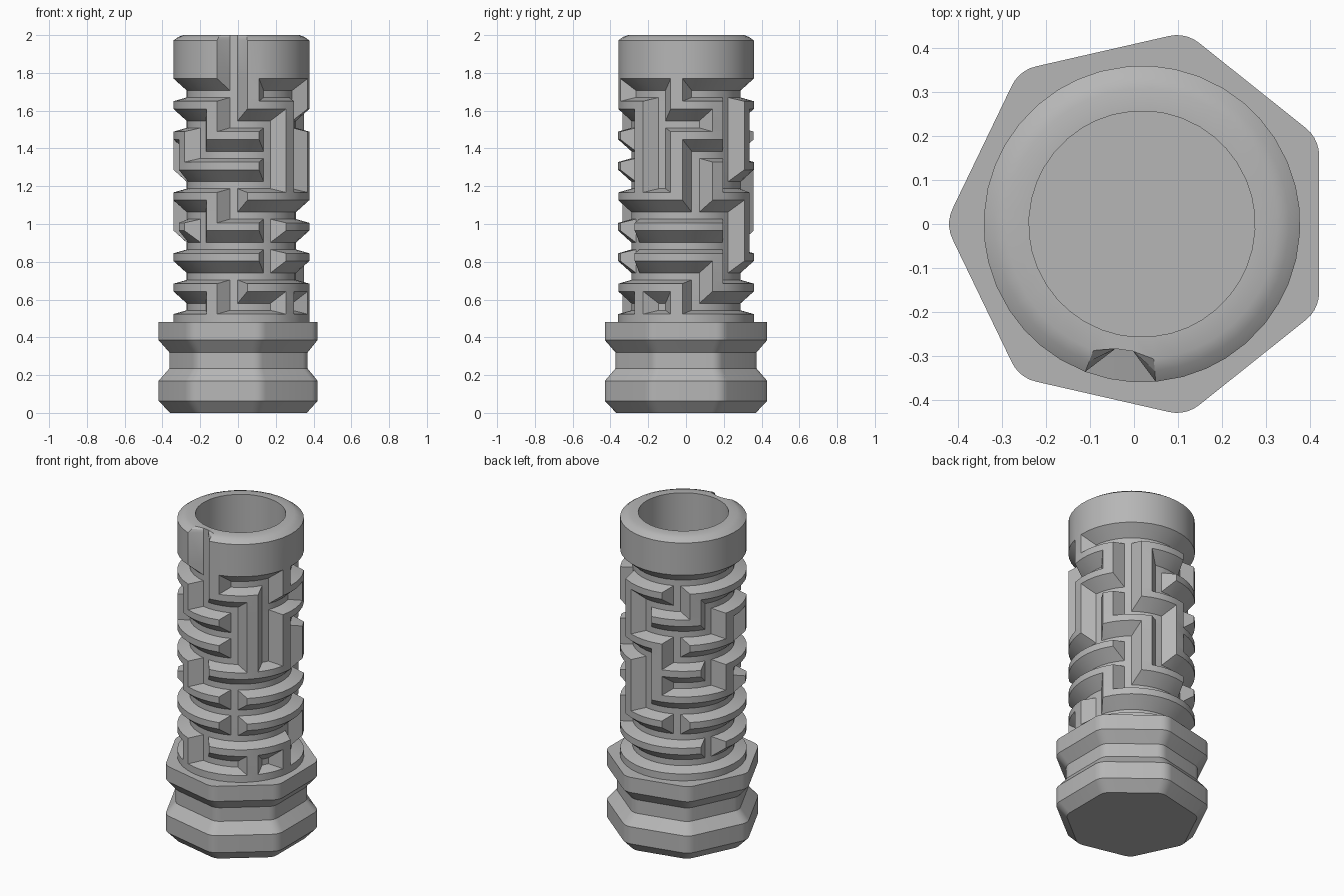
import bpy, bmesh
from math import sin, cos, pi, radians

cube = bpy.data.objects.get("Cube")
if cube:
    bpy.data.objects.remove(cube)

CX = 0.018                       # axis of the whole piece
R, DEEP, BORE = 0.36, 0.29, 0.257
COLS, PITCH, TOP = 10, 0.161, 1.77

grey = bpy.data.materials.new("plain_grey")
grey.use_nodes = True
colour = (0.47, 0.47, 0.47, 1)
grey.diffuse_color = colour
grey.node_tree.nodes["Principled BSDF"].inputs["Base Color"].default_value = colour


def finish(name, bm, angle):
    bmesh.ops.recalc_face_normals(bm, faces=bm.faces)
    mesh = bpy.data.meshes.new(name)
    bm.to_mesh(mesh)
    bm.free()
    ob = bpy.data.objects.new(name, mesh)
    bpy.context.collection.objects.link(ob)
    mesh.materials.append(grey)
    bpy.ops.object.select_all(action='DESELECT')
    ob.select_set(True)
    bpy.context.view_layer.objects.active = ob
    bpy.ops.object.shade_smooth_by_angle(angle=radians(angle))
    return ob


# Maze paths, top row first: "-" joins a cell to the next column,
# "|" joins it to the row below
ACROSS = [".-.-------",
          "-.-..-.--.",
          "-..-.--..-",
          "-...-.----",
          "----..-.-.",
          "----.-----",
          "---.------",
          "-..------."]
DOWN = ["|.|.|.|...",
        ".||.||.|.|",
        ".||||.|.|.",
        "|..|.|.|..",
        ".|..||..||",
        ".|..|.|...",
        "|..|...|..",
        ".........."]


def is_cut(r, k, a, b):
    """Is grid point (a down, b across) of cell (r, k) at groove depth?"""
    mid_a, mid_b = a in (1, 2), b in (1, 2)
    if mid_a and mid_b:
        return True
    if mid_a:
        return ACROSS[r][k if b == 3 else k - 1] == "-"
    if mid_b:
        if a == 3:
            return DOWN[r][k] == "|"
        return k == 0 if r == 0 else DOWN[r - 1][k] == "|"
    return False


# Each ring is a height and one radius per angular step
angles = [radians(-8 + 36 * k + d) for k in range(COLS) for d in (-13, -4, 4, 13)]
N = len(angles)


def plain_ring(z, rad, notch):
    return z, [min(rad, DEEP) if notch and j in (1, 2) else rad for j in range(N)]


rings = [plain_ring(0.12, BORE, False), plain_ring(2.0, BORE, False),
         plain_ring(2.0, 0.308, True), plain_ring(1.99, 0.335, True),
         plain_ring(1.972, R, True)]
first = len(rings)
for r in range(len(ACROSS)):
    for a, drop in enumerate((0, 0.063, 0.1, 0.12)):
        rings.append((TOP - PITCH * r - drop,
                      [DEEP if is_cut(r, j // 4, a, j % 4) else R for j in range(N)]))
last = len(rings)
rings.append(plain_ring(0.475, R, False))

# Hollow maze cylinder with sloped groove sides mitred at every corner
bm = bmesh.new()
grid = [[bm.verts.new((CX + rad * sin(t), -rad * cos(t), z))
         for rad, t in zip(radii, angles)] for z, radii in rings]
bm.faces.new(grid[0])
for i in range(len(grid) - 1):
    for j in range(N):
        n = (j + 1) % N
        p, q, s, t = grid[i][j], grid[i][n], grid[i + 1][n], grid[i + 1][j]
        a, b = (i - first) % 4, j % 4
        if first <= i < last and a in (0, 2) and b in (0, 2):
            if a == b:
                bm.faces.new((p, q, s))
                bm.faces.new((p, s, t))
            else:
                bm.faces.new((p, q, t))
                bm.faces.new((q, s, t))
        else:
            bm.faces.new((p, q, s, t))
finish("maze_cylinder", bm, 24)

# Seven-sided grip with rounded corners and a waist
SIDES, APOTHEM, FILLET, STEPS = 7, 0.403, 0.08, 5
half = pi / SIDES
outline = []
for c in range(SIDES):
    mid = pi + 2 * half * c
    reach = (APOTHEM - FILLET) / cos(half)
    for s in range(STEPS + 1):
        t = mid - half + 2 * half * s / STEPS
        outline.append((reach * cos(mid) + FILLET * cos(t),
                        reach * sin(mid) + FILLET * sin(t)))

bm = bmesh.new()
loops = []
for z, f in ((0, 0.86), (0.063, 1), (0.17, 1), (0.235, 0.87),
             (0.32, 0.87), (0.385, 1), (0.48, 1)):
    loops.append([bm.verts.new((CX + x * f, y * f, z)) for x, y in outline])
# Round inner edge of the shoulder, tucked under the cylinder
loops.append([bm.verts.new((CX + 0.3 * x / (x * x + y * y) ** 0.5,
                            0.3 * y / (x * x + y * y) ** 0.5, 0.48)) for x, y in outline])
bm.faces.new(loops[0])
for lo, hi in zip(loops, loops[1:]):
    for j in range(len(lo)):
        n = (j + 1) % len(lo)
        bm.faces.new((lo[j], lo[n], hi[n], hi[j]))
finish("grip_base", bm, 24)
